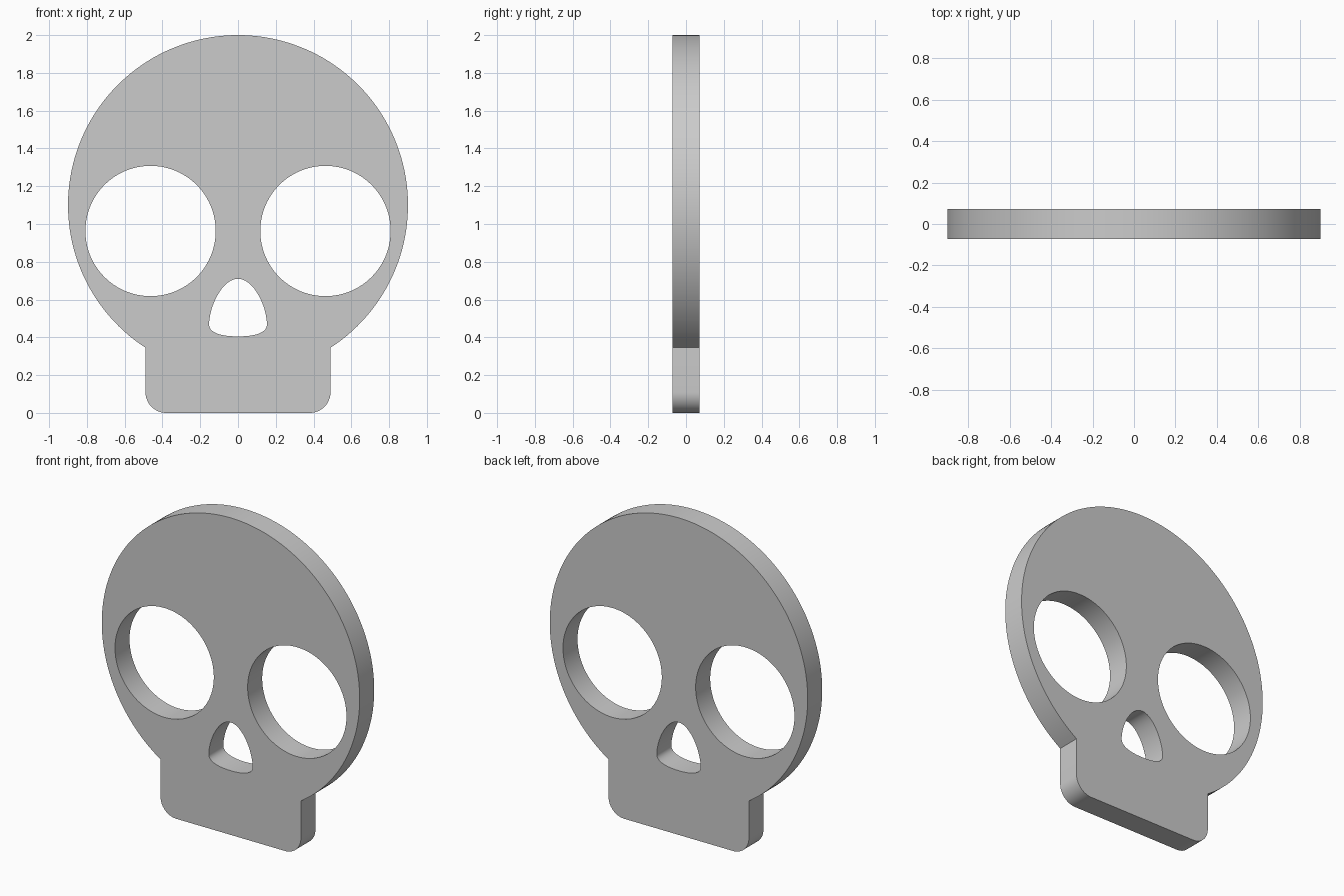
import bpy, bmesh
from math import sin, cos, pi, asin, radians
from mathutils import Vector, Matrix
from mathutils.geometry import interpolate_bezier

if "Cube" in bpy.data.objects:
    bpy.data.objects.remove(bpy.data.objects["Cube"])

HALF_DEPTH = 0.0725
HEAD_R, HEAD_Z = 0.9, 1.1
JAW_X, JAW_R = 0.49, 0.11
EYE_X, EYE_Z, EYE_R = 0.463, 0.963, 0.345


def arc(cx, cz, r, a0, a1, n):
    return [(cx + r * cos(a0 + (a1 - a0) * i / n),
             cz + r * sin(a0 + (a1 - a0) * i / n)) for i in range(n + 1)]


def bezier(points, n):
    return [(p.x, p.y) for p in interpolate_bezier(*[Vector(p) for p in points], n)]


def mirrored(half):
    # half runs from the centre line back to the centre line on the +x side
    return half + [(-x, z) for x, z in reversed(half[1:-1])]


# Outline: round cranium running into a jaw with rounded corners
jaw_angle = pi + asin(JAW_X / HEAD_R) - pi / 2
cranium = arc(0, HEAD_Z, HEAD_R, pi / 2, -jaw_angle + 2 * asin(JAW_X / HEAD_R), 64)
corner = arc(JAW_X - JAW_R, JAW_R, JAW_R, 0, -pi / 2, 12)
outline = mirrored(cranium + corner + [(0, 0)])

# Eye sockets
eyes = [arc(s * EYE_X, EYE_Z, EYE_R, 0, 2 * pi, 96)[:-1] for s in (-1, 1)]

# Nose: pointed-egg hole with a flattened base
side = bezier([(0, 0.71), (0.085, 0.71), (0.153, 0.56), (0.153, 0.468)], 20)
base = bezier([(0.153, 0.468), (0.153, 0.42), (0.08, 0.405), (0, 0.405)], 16)
nose = mirrored(side + base[1:])

# Filled, extruded curve plate with the holes left open
curve = bpy.data.curves.new("skull_profile", 'CURVE')
curve.dimensions = '2D'
curve.fill_mode = 'BOTH'
curve.extrude = HALF_DEPTH
for loop in [outline, nose] + eyes:
    spline = curve.splines.new('POLY')
    spline.points.add(len(loop) - 1)
    for p, (x, z) in zip(spline.points, loop):
        p.co = (x, z, 0, 1)
    spline.use_cyclic_u = True
helper = bpy.data.objects.new("skull_profile", curve)
bpy.context.collection.objects.link(helper)
graph = bpy.context.evaluated_depsgraph_get()
mesh = bpy.data.meshes.new_from_object(helper.evaluated_get(graph))
bpy.data.objects.remove(helper)

# Stand the plate upright and weld the caps to the walls
bm = bmesh.new()
bm.from_mesh(mesh)
bm.transform(Matrix.Rotation(radians(90), 4, 'X'))
bmesh.ops.remove_doubles(bm, verts=bm.verts, dist=1e-5)
bmesh.ops.recalc_face_normals(bm, faces=bm.faces)
bm.to_mesh(mesh)
bm.free()

skull = bpy.data.objects.new("skull_plate", mesh)
bpy.context.collection.objects.link(skull)
bpy.context.view_layer.objects.active = skull
skull.select_set(True)
bpy.ops.object.shade_smooth_by_angle(angle=radians(30))
